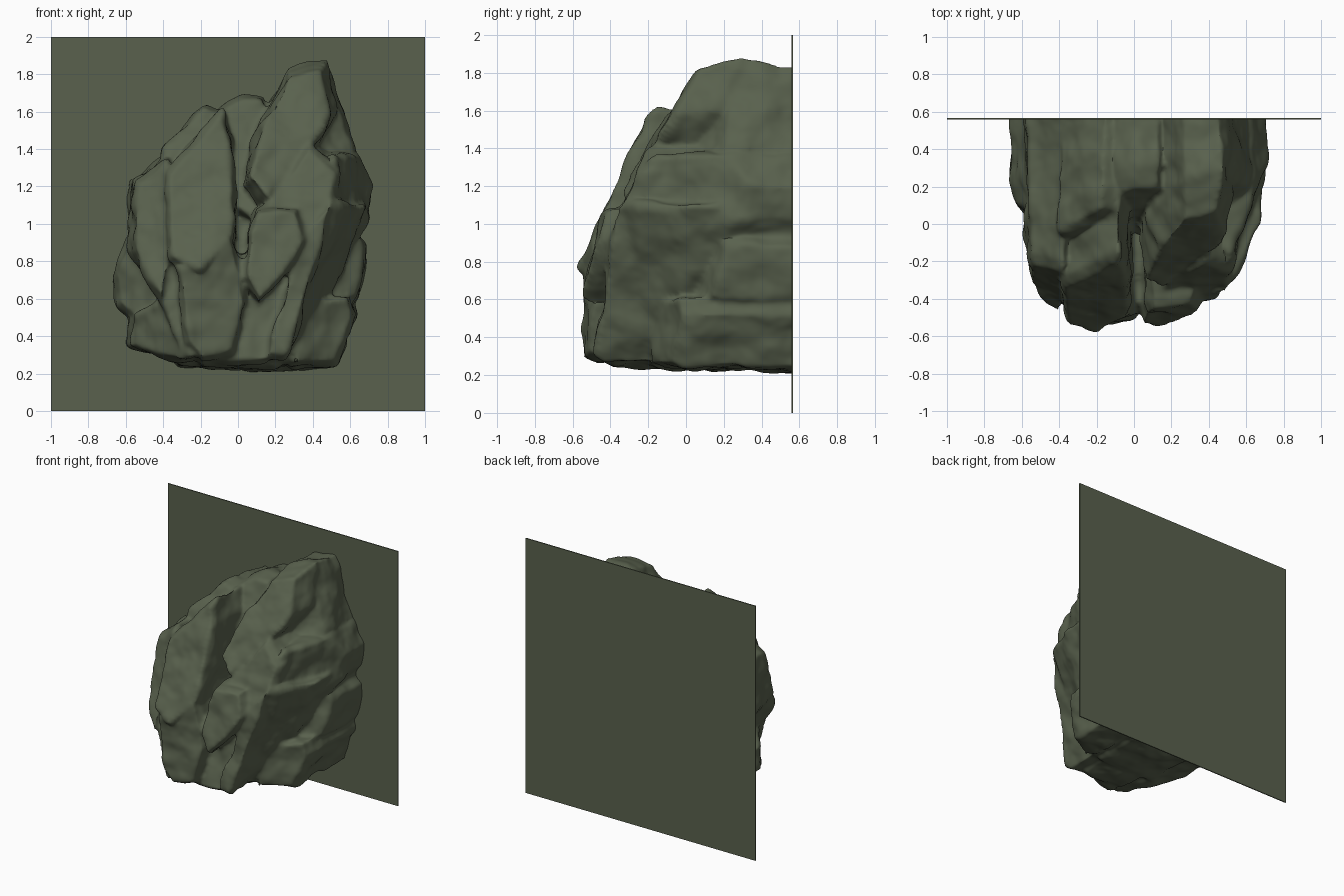
import bpy, bmesh

if "Cube" in bpy.data.objects:
    bpy.data.objects.remove(bpy.data.objects["Cube"])

WALL = 0.56
BACK = WALL + 0.08      # chunks run past the wall and are trimmed flush

def material(name, col):
    m = bpy.data.materials.new(name)
    m.diffuse_color = (*col, 1)
    m.use_nodes = True
    m.node_tree.nodes["Principled BSDF"].inputs["Base Color"].default_value = m.diffuse_color
    return m

rock_bm = bmesh.new()

def chunk(outline, y0, slope_x=0.0, slope_z=0.4, back=1.0, bevel=0.06, inset=0.88):
    """Faceted slab: front outline (x, z) on a tilted plane, running back to the wall."""
    bm = bmesh.new()
    cx = sum(p[0] for p in outline) / len(outline)
    cz = sum(p[1] for p in outline) / len(outline)
    kz = 1 + (back - 1) * (0.3 if back > 1 else 1)
    for x, z in outline:
        y = y0 + slope_x * (x - cx) + slope_z * (z - cz)
        # chamfered front, full rim, then the spread footprint on the wall
        bm.verts.new((cx + (x - cx) * inset, y, cz + (z - cz) * (inset + .02)))
        bm.verts.new((x, min(y + bevel, WALL - 0.05), z))
        bm.verts.new((x * back, BACK, max(0.225, 0.95 + (z - 0.95) * kz)))
    bmesh.ops.convex_hull(bm, input=bm.verts[:])
    bmesh.ops.delete(bm, geom=[v for v in bm.verts if not v.link_faces], context='VERTS')
    bmesh.ops.recalc_face_normals(bm, faces=bm.faces[:])
    me = bpy.data.meshes.new("chunk")
    bm.to_mesh(me)
    bm.free()
    rock_bm.from_mesh(me)
    bpy.data.meshes.remove(me)

# tall left slab
chunk([(-.39, 1.27), (-.08, 1.62), (-.03, 1.45), (-.01, .92), (-.2, .72), (-.38, .8)], -.4, .0, .4, .95)
# lower left block
chunk([(-.34, .78), (-.04, .97), (.0, .85), (.05, .58), (-.02, .3), (-.2, .25), (-.28, .36)], -.52, .15, .04)
# left shoulder
chunk([(-.55, 1.23), (-.37, 1.36), (-.36, .78), (-.4, .58), (-.57, .85)], -.34, -.4, .3, 1.05)
# outer left lumps
chunk([(-.57, .97), (-.66, .72), (-.65, .56), (-.57, .5), (-.4, .6), (-.42, .95)], .02, -.9, .2, 1.0, .1)
chunk([(-.57, .52), (-.4, .6), (-.22, .28), (-.3, .26), (-.58, .35)], -.32, -1.0, .1, 1.02)
# dark wedge beside the lower block
chunk([(-.42, .62), (-.35, .85), (-.2, .27), (-.3, .3)], -.44, -.1, .1)
# rear left crest
chunk([(-.42, 1.4), (-.26, 1.54), (-.17, 1.64), (-.08, 1.6), (-.1, 1.2), (-.4, 1.2)], -.02, .0, .5, .9, .12)
# rear centre crest
chunk([(-.1, 1.62), (.02, 1.69), (.14, 1.69), (.2, 1.3), (.08, 1.0), (-.08, 1.1)], .08, .0, .4, .9, .12)
# right peak
chunk([(.27, 1.84), (.48, 1.88), (.53, 1.6), (.4, 1.38), (.13, 1.08), (.02, 1.2), (.1, 1.52)],
      -.13, .15, .45, .94, .22, .82)
chunk([(.48, 1.86), (.62, 1.4), (.6, 1.2), (.3, 1.3), (.3, 1.7)], .12, .7, .35, .95, .1)
# right shoulder and its rear bulge
chunk([(.38, 1.42), (.54, 1.28), (.5, 1.08), (.35, .93), (.1, 1.05), (.22, 1.2)], -.31, .05, .35, 1.2, .05)
chunk([(.5, 1.37), (.64, 1.37), (.73, 1.2), (.7, 1.03), (.6, .88), (.48, 1.0)], .03, 2.2, .0, .96, .06)
# jutting centre right block
chunk([(.05, .95), (.1, 1.08), (.32, 1.09), (.37, .92), (.25, .73), (.11, .57), (.03, .7)], -.49, .1, .2)
# long right flank: ridge, then the side facet falling back from it
chunk([(.33, .9), (.5, 1.14), (.48, .98), (.25, .27), (.14, .27), (.2, .5)], -.43, .1, .1, 1.22, .05)
chunk([(.5, 1.12), (.68, 1.1), (.56, .75), (.32, .25), (.2, .26), (.3, .6)], -.2, 1.8, -.7, 1.0, .05, .9)
# lower centre
chunk([(.0, .85), (.26, .85), (.28, .42), (.15, .25), (-.2, .24), (-.1, .6)], -.38, .0, .2)
# outer right lumps
chunk([(.6, .97), (.68, .88), (.64, .6), (.5, .48), (.42, .8)], .12, .6, .2, 1.0, .1)
chunk([(.6, .62), (.63, .52), (.52, .25), (.28, .235), (.36, .6)], -.1, .5, .0, 1.02, .08)
# inner core
chunk([(-.4, 1.2), (.4, 1.2), (.43, .45), (.2, .23), (-.3, .25), (-.45, .5)], -.1, .0, .3, 1.1)

me = bpy.data.meshes.new("rock")
rock_bm.to_mesh(me)
rock_bm.free()
rock = bpy.data.objects.new("rock", me)
bpy.context.collection.objects.link(rock)
me.materials.append(material("rock_green", (.1, .12, .075)))

# fuse the chunks, soften the creases and weather the faces
rm = rock.modifiers.new("fuse", 'REMESH')
rm.mode = 'VOXEL'
rm.voxel_size = 0.014
rm.use_smooth_shade = True
sm = rock.modifiers.new("soften", 'SMOOTH')
sm.factor = 0.5
sm.iterations = 5
for name, size, strength in (("lumps", .22, .06), ("chips", .1, .012)):
    tex = bpy.data.textures.new(name, 'CLOUDS')
    tex.noise_scale = size
    tex.noise_depth = 1
    d = rock.modifiers.new(name, 'DISPLACE')
    d.texture = tex
    d.strength = strength
    d.mid_level = 0.5

# hidden cutter trims the rock flush with the wall
bpy.ops.mesh.primitive_cube_add(size=1, location=(0, WALL + .25, 1))
cutter = bpy.context.object
cutter.name = "wall_cutter"
cutter.scale = (3, .5, 3)
cutter.hide_render = True
cutter.display_type = 'WIRE'
cut = rock.modifiers.new("trim", 'BOOLEAN')
cut.operation = 'DIFFERENCE'
cut.solver = 'MANIFOLD'
cut.object = cutter

# wall panel
bpy.ops.mesh.primitive_cube_add(size=1, location=(0, WALL + .002, 1))
panel = bpy.context.object
panel.name = "wall_panel"
panel.scale = (2, .008, 2)
panel.data.materials.append(material("panel_green", (.1, .12, .075)))
